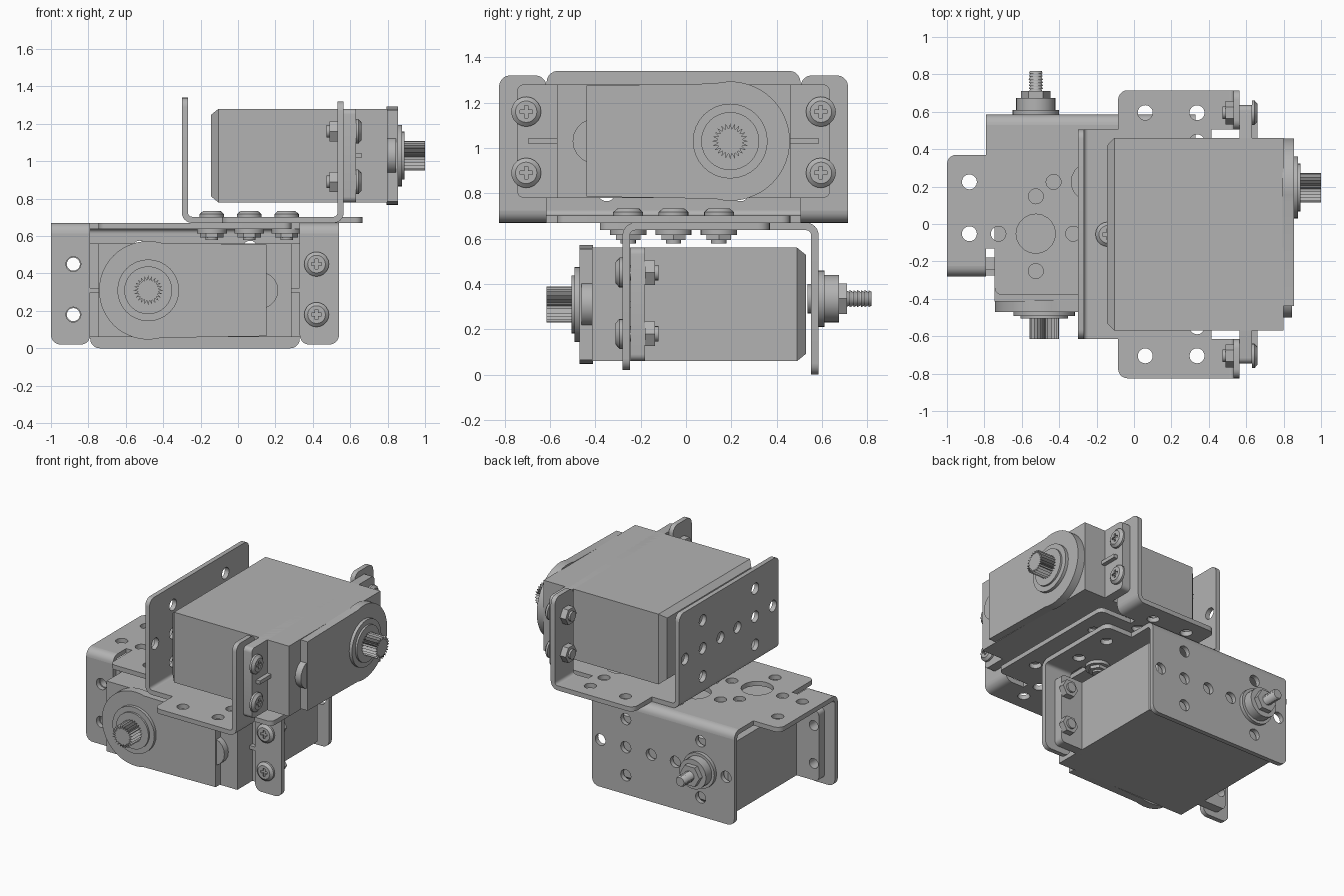
import bpy, bmesh
from math import sin, cos, pi, radians
from mathutils import Matrix, Vector

cube = bpy.data.objects.get("Cube")
if cube:
    bpy.data.objects.remove(cube, do_unlink=True)

grey = bpy.data.materials.new("plain grey")
grey.use_nodes = True
grey.diffuse_color = (0.45, 0.45, 0.45, 1)
grey.node_tree.nodes["Principled BSDF"].inputs["Base Color"].default_value = grey.diffuse_color

# Unit space is (shaft direction, length, height off the mounting plate)
FLAT = Matrix.Identity(4)
FACE = Matrix(((0, 0, 1, 0), (1, 0, 0, 0), (0, 1, 0, 0), (0, 0, 0, 1)))
SIDE = Matrix(((1, 0, 0, 0), (0, 0, 1, 0), (0, 1, 0, 0), (0, 0, 0, 1)))
UPPER = Matrix.Translation((0.565, -0.055, 0.67))
LOWER = Matrix(((0, -1, 0, -0.23), (-1, 0, 0, -0.28), (0, 0, -1, 0.67), (0, 0, 0, 1)))

T, R, BACK = 0.033, 0.055, -0.865    # sheet thickness, bend radius, back plate
HALF, EAR, MID = 0.56, 0.77, 0.36    # half width, ear reach, shaft height
SCREW_A, SCREW_H = 0.65, (0.22, 0.49)
parts = []


def arc(u, v, r, start, end, n=20):
    return [(u + r * cos(radians(start + (end - start) * i / n)),
             v + r * sin(radians(start + (end - start) * i / n))) for i in range(n + 1)]


def circle(u, v, r, n=20):
    return arc(u, v, r, 0, 360, n)[:-1]


def rounded(corners, n=5):
    """Polygon from (u, v, radius) corners with filleted right angles."""
    out = []
    for i, (u, v, r) in enumerate(corners):
        p = Vector((u, v))
        if not r:
            out.append((u, v))
            continue
        d1 = (Vector(corners[i - 1][:2]) - p).normalized()
        d2 = (Vector(corners[(i + 1) % len(corners)][:2]) - p).normalized()
        c = p + (d1 + d2) * r
        for k in range(n + 1):
            t = pi / 2 * k / n
            out.append(tuple(c - d2 * r * cos(t) - d1 * r * sin(t)))
    return out


def rect(u0, u1, v0, v1, low=0, high=0):
    return rounded([(u0, v0, low), (u1, v0, low), (u1, v1, high), (u0, v1, high)])


def cross(u, v, arm, w):
    return [(u + x, v + y) for x, y in (
        (arm, -w), (arm, w), (w, w), (w, arm), (-w, arm), (-w, w),
        (-arm, w), (-arm, -w), (-w, -w), (-w, -arm), (w, -arm), (w, -w))]


def prism(bm, frame, outline, w0, w1, holes=(), taper=(1, 1)):
    """Solid between w0 and w1 with through holes and an optional tapered end."""
    edges, verts = [], []
    for loop in (outline, *holes):
        vs = [bm.verts.new((u, v, w0)) for u, v in loop]
        verts += vs
        edges += [bm.edges.new((vs[i - 1], vs[i])) for i in range(len(vs))]
    filled = bmesh.ops.triangle_fill(bm, use_beauty=True, edges=edges, normal=(0, 0, 1))
    faces = [g for g in filled["geom"] if isinstance(g, bmesh.types.BMFace)]
    us, vs = [p[0] for p in outline], [p[1] for p in outline]
    cu, cv = (min(us) + max(us)) / 2, (min(vs) + max(vs)) / 2
    top = {v: bm.verts.new((cu + (v.co.x - cu) * taper[0],
                            cv + (v.co.y - cv) * taper[1], w1)) for v in verts}
    for f in faces:
        bm.faces.new([top[v] for v in f.verts])
    for e in edges:
        a, b = e.verts
        bm.faces.new((a, b, top[b], top[a]))
    for v in verts + list(top.values()):
        v.co = frame @ v.co


def finish(name, bm, place):
    bmesh.ops.transform(bm, matrix=place, verts=bm.verts)
    bmesh.ops.recalc_face_normals(bm, faces=bm.faces)
    mesh = bpy.data.meshes.new(name)
    bm.to_mesh(mesh)
    bm.free()
    mesh.materials.append(grey)
    obj = bpy.data.objects.new(name, mesh)
    bpy.context.collection.objects.link(obj)
    parts.append(obj)


def hole_cross(u, v, centre):
    arms = [(0.2, 0), (-0.2, 0), (0, 0.2), (0, -0.2)]
    return [circle(u, v, centre)] + [circle(u + x, v + y, 0.04) for x, y in arms]


def bracket(name, place):
    bm = bmesh.new()
    # Mounting plate with a front tongue and two side wings
    half = [(BACK + R, HALF, 0), (-0.65, HALF, 0), (-0.65, EAR, 0.05), (-R, EAR, 0),
            (-R, HALF, 0), (-0.15, HALF, 0), (-0.15, 0.515, 0), (0.1, 0.515, 0.04)]
    outline = rounded(half + [(u, -v, r) for u, v, r in reversed(half)])
    holes = hole_cross(-0.505, 0, 0.105)
    for s in (1, -1):
        holes += hole_cross(-0.228, s * 0.295, 0.105)
        holes += [circle(d, s * SCREW_A, 0.04) for d in (-0.505, -0.228)]
    prism(bm, FLAT, outline, 0, T, holes)
    # Back plate and its bend
    holes = hole_cross(0.295, 0.335, 0.04) + hole_cross(-0.295, 0.335, 0.04)
    prism(bm, FACE, rect(-HALF, HALF, R, 0.67, 0, 0.05), BACK, BACK + T, holes)
    c = BACK + R
    prism(bm, SIDE, arc(c, R, R, 180, 270, 6) + arc(c, R, R - T, 270, 180, 6), -HALF, HALF)
    # Ears and their bends
    for s in (1, -1):
        a0, a1 = sorted((s * HALF, s * EAR))
        holes = [circle(s * SCREW_A, h, 0.04) for h in SCREW_H]
        prism(bm, FACE, rect(a0, a1, R, 0.65, 0, 0.05), -T, 0, holes)
        prism(bm, SIDE, arc(-R, R, R, 270, 360, 6) + arc(-R, R, R - T, 360, 270, 6), a0, a1)
    finish(name, bm, place)


def servo(name, place):
    bm = bmesh.new()
    # Case with a chamfered back
    case = rect(-0.515, 0.515, 0.11, 0.61)
    prism(bm, FACE, case, -0.67, 0.235)
    prism(bm, FACE, case, -0.67, -0.71, taper=(0.92, 0.87))
    # Mounting flange with stiffening ribs
    holes = [circle(s * SCREW_A, h, 0.035) for s in (1, -1) for h in SCREW_H]
    prism(bm, FACE, rect(-0.69, 0.69, 0.11, 0.61, 0.03, 0.03), 0, 0.065, holes)
    for s in (1, -1):
        a0, a1 = sorted((s * 0.51, s * 0.64))
        prism(bm, FACE, rect(a0, a1, MID - 0.013, MID + 0.013), 0.06, 0.095)
    # Gear cover with a round end, and the small idler cover
    cover = arc(0.25, MID, 0.263, -105, 105, 32) + [(-0.383, 0.605), (-0.383, 0.115)]
    prism(bm, FACE, cover, 0.23, 0.29)
    prism(bm, FACE, circle(-0.345, MID, 0.1), 0.23, 0.28)
    # Shaft collar and splined shaft
    prism(bm, FACE, circle(0.25, MID, 0.165, 32), 0.285, 0.312)
    prism(bm, FACE, circle(0.25, MID, 0.128, 32), 0.31, 0.325)
    teeth = 24
    spline = [(0.25 + r * cos(pi * i / teeth), MID + r * sin(pi * i / teeth))
              for i in range(2 * teeth) for r in [0.054 if i % 2 else 0.079]]
    prism(bm, FACE, spline, 0.32, 0.435)
    finish(name, bm, place)


def bolt(bm, frame, u, v, head, nut, washer=0):
    """Cross-slot screw with its head at w=head and its nut hanging below w=nut."""
    prism(bm, frame, circle(u, v, 0.066), head, head + 0.014)
    prism(bm, frame, circle(u, v, 0.066), head + 0.014, head + 0.03,
          [cross(u, v, 0.038, 0.011)], (0.72, 0.72))
    prism(bm, frame, circle(u, v, 0.034, 16), head, nut - 0.058)
    if washer:
        prism(bm, frame, circle(u, v, washer), nut, nut - 0.022)
    prism(bm, frame, circle(u, v, 0.062, 6), nut, nut - 0.044)


# Two matching units joined plate to plate
for label, place, shift, sides in (("upper", UPPER, 0, (1, -1)), ("lower", LOWER, -0.1, (-1,))):
    bracket(label + "_bracket", place)
    servo(label + "_servo", place @ Matrix.Translation((shift, 0, 0)))
    bm = bmesh.new()
    head, nut = (0, -0.1) if shift else (0.065, -T)
    for s in sides:
        for h in SCREW_H:
            bolt(bm, FACE, s * SCREW_A, h, head, nut)
    finish(label + "_flange_screws", bm, place)

# Screws joining the two brackets
bm = bmesh.new()
for x, y in ((0.2, 0), (-0.2, 0), (0, 0.2), (0, -0.2)):
    bolt(bm, FLAT, -0.505 + x, y, T, -T, 0.08)
finish("joining_screws", bm, UPPER)

# Idler axle on the lower back plate: bearing, nut and threaded end
bm = bmesh.new()
u, v = 0.295, 0.335
for r, w0, w1, n in ((0.065, -0.815, -0.84, 24), (0.125, BACK, -0.89, 28),
                     (0.105, -0.89, -0.955, 28), (0.078, -0.955, -0.99, 6),
                     (0.03, -0.83, -1.09, 16)):
    prism(bm, FACE, circle(u, v, r, n), w0, w1)
for i in range(7):
    w = -0.985 - i * 0.0165
    prism(bm, FACE, circle(u, v, 0.038, 16), w, w - 0.014, taper=(0.82, 0.82))
finish("idler_axle", bm, LOWER)

# Smooth round surfaces, keeping edges sharp
bpy.ops.object.select_all(action="DESELECT")
for obj in parts:
    obj.select_set(True)
bpy.context.view_layer.objects.active = parts[0]
bpy.ops.object.shade_smooth_by_angle(angle=radians(30))
